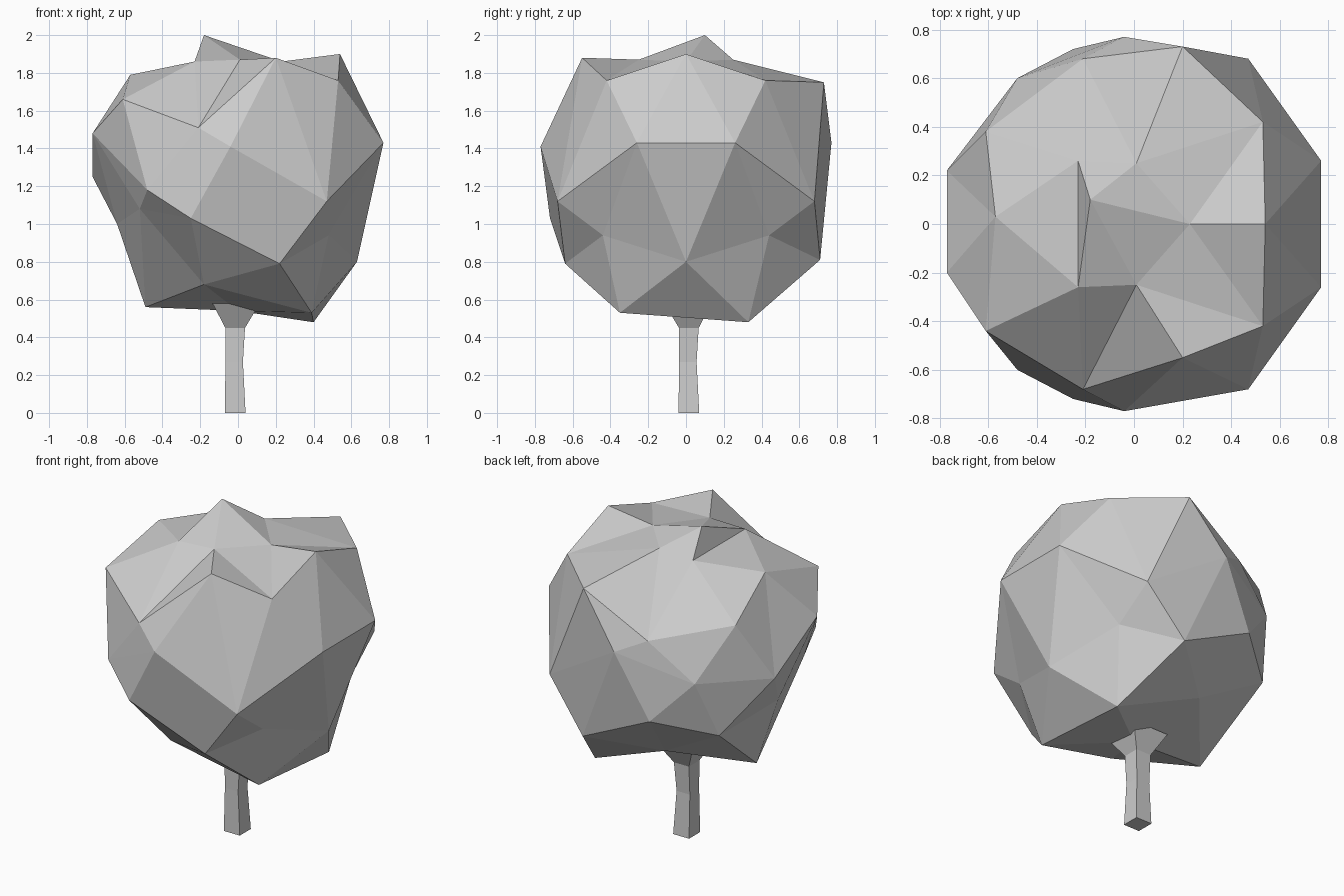
import bpy, bmesh

if "Cube" in bpy.data.objects:
    bpy.data.objects.remove(bpy.data.objects["Cube"])

def finish(bm, name):
    bmesh.ops.recalc_face_normals(bm, faces=bm.faces)
    mesh = bpy.data.meshes.new(name)
    bm.to_mesh(mesh)
    bm.free()
    obj = bpy.data.objects.new(name, mesh)
    bpy.context.collection.objects.link(obj)
    return obj

# Crown: icosphere whose front half is reshaped, bottom ring to top ring
front = [
    (0, 0, .54),
    (-.49, 0, .56), (-.18, -.41, .68), (.39, -.35, .53),
    (-.52, -.43, 1.08), (.22, -.64, .79), (.63, 0, .80),
    (-.64, 0, 1.0), (-.25, -.72, 1.03), (.48, -.44, .94),
    (-.77, -.20, 1.48), (-.48, -.60, 1.18), (-.04, -.77, 1.41), (.47, -.68, 1.12), (.77, -.26, 1.43),
    (-.61, -.44, 1.66), (.20, -.55, 1.88), (.54, 0, 1.90),
    (-.57, .03, 1.79), (-.21, -.68, 1.51), (.53, -.42, 1.76),
    (-.23, -.26, 1.86), (.01, -.25, 1.87), (.23, 0, 1.86),
    (-.18, .10, 2.0),
]
# Back half mirrors the front, except at these points
back = {
    2: (-.14, .41, .70), 3: (.40, .33, .48), 4: (-.56, .47, .93), 5: (.22, .71, .81),
    10: (-.77, .22, 1.25), 11: (-.48, .60, 1.28), 12: (-.04, .77, 1.43),
    15: (-.61, .38, 1.60), 16: (.20, .73, 1.75),
}
bm = bmesh.new()
bmesh.ops.create_icosphere(bm, subdivisions=2, radius=1)
def order(v):
    return (round(v.co.z, 2), round(v.co.x, 2))
front_verts = sorted((v for v in bm.verts if v.co.y < .01), key=order)
index = {order(v): i for i, v in enumerate(front_verts)}
targets = []
for v in bm.verts:
    i = index[order(v)]
    x, y, z = front[i]
    if v.co.y > .01:
        x, y, z = back.get(i, (x, -y, z))
    targets.append((v, (x, y, z)))
for v, co in targets:
    v.co = co
finish(bm, "crown")

# Trunk: square rings flaring into the crown (centre x, centre y, half width, z)
bm = bmesh.new()
rings = []
for cx, cy, h, z in [(-.015, .015, .055, 0), (-.02, .01, .046, .27),
                     (-.015, .015, .052, .45), (-.01, .01, .125, .58)]:
    rings.append([bm.verts.new((cx + sx * h, cy + sy * h, z))
                  for sx, sy in ((-1, -1), (1, -1), (1, 1), (-1, 1))])
for a, b in zip(rings, rings[1:]):
    for i in range(4):
        j = (i + 1) % 4
        bm.faces.new((a[i], a[j], b[j], b[i]))
bm.faces.new(rings[0][::-1])
bm.faces.new(rings[-1])
finish(bm, "trunk")
